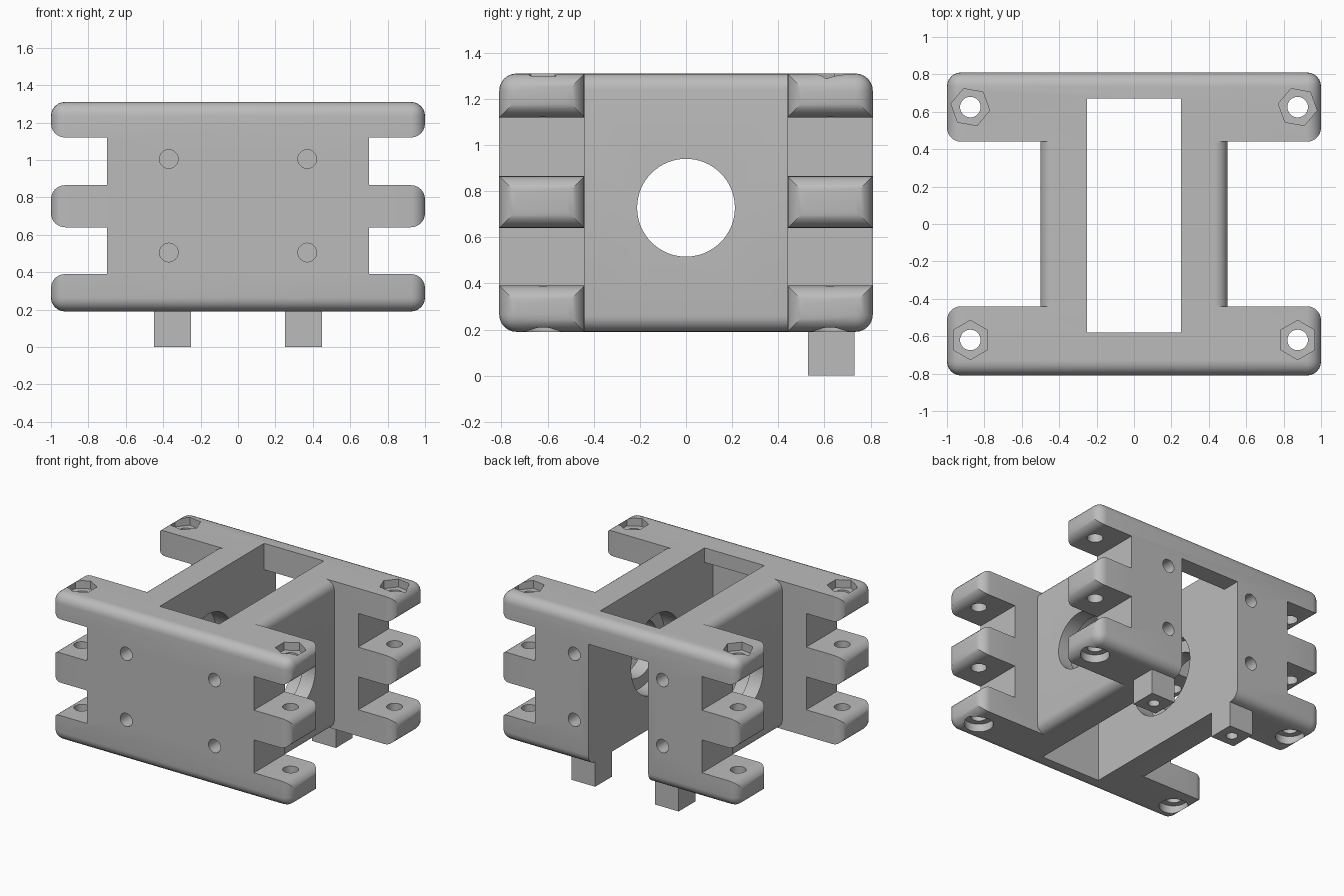
import bpy, bmesh, math
from mathutils import Matrix, Vector

if "Cube" in bpy.data.objects:
    bpy.data.objects.remove(bpy.data.objects["Cube"])

grey = bpy.data.materials.new("plain grey")
grey.diffuse_color = (0.5, 0.5, 0.5, 1)
grey.use_nodes = True
grey.node_tree.nodes["Principled BSDF"].inputs["Base Color"].default_value = grey.diffuse_color
Z0, Z1 = 0.19, 1.31


def to_object(name, bm):
    bmesh.ops.recalc_face_normals(bm, faces=bm.faces)
    mesh = bpy.data.meshes.new(name)
    bm.to_mesh(mesh)
    bm.free()
    ob = bpy.data.objects.new(name, mesh)
    bpy.context.collection.objects.link(ob)
    mesh.materials.append(grey)
    return ob


def bevel_where(bm, rule, radius):
    edges = [e for e in bm.edges if rule(e.verts[0].co, e.verts[1].co)]
    bmesh.ops.bevel(bm, geom=edges, offset=radius, segments=6, profile=0.5, affect='EDGES')


def box_bm(lo, hi):
    bm = bmesh.new()
    lo, hi = Vector(lo), Vector(hi)
    size = hi - lo
    bmesh.ops.create_cube(bm, size=1, matrix=Matrix.Translation((lo + hi) / 2)
                          @ Matrix.Diagonal((*size, 1)))
    return bm


def box(name, lo, hi):
    return to_object(name, box_bm(lo, hi))


def rod(name, centre, radius, length, axis='Z', sides=40, spin=0):
    bm = bmesh.new()
    turn = {'X': Matrix.Rotation(math.pi / 2, 4, 'Y'),
            'Y': Matrix.Rotation(math.pi / 2, 4, 'X'), 'Z': Matrix()}[axis]
    bmesh.ops.create_cone(bm, cap_ends=True, segments=sides, radius1=radius, radius2=radius,
                          depth=length, matrix=Matrix.Translation(centre) @ turn
                          @ Matrix.Rotation(spin, 4, 'Z'))
    return to_object(name, bm)


def combine(ob, tool, operation='DIFFERENCE'):
    mod = ob.modifiers.new("cut", 'BOOLEAN')
    mod.object, mod.operation, mod.solver = tool, operation, 'EXACT'
    bpy.context.view_layer.objects.active = ob
    bpy.ops.object.modifier_apply(modifier=mod.name)
    bpy.data.objects.remove(tool)


def plate(name, side):
    # notched outline with three tabs at each end
    right = [(1, Z0), (1, .39), (.7, .39), (.7, .64), (1, .64), (1, .865),
             (.7, .865), (.7, 1.12), (1, 1.12), (1, Z1)]
    outline = right + [(-x, z) for x, z in reversed(right)]
    bm = bmesh.new()
    face = bm.faces.new([bm.verts.new((x, side * .44, z)) for x, z in outline])
    out = bmesh.ops.extrude_face_region(bm, geom=[face])
    for v in out["geom"]:
        if isinstance(v, bmesh.types.BMVert):
            v.co.y = side * .81
    bmesh.ops.recalc_face_normals(bm, faces=bm.faces)

    def rounded(a, b):
        tab_end = abs(a.x) > .99 and abs(a.x - b.x) < .01
        long_edge = (abs(a.y) > .8 and abs(b.y) > .8 and abs(a.z - b.z) < .01
                     and (a.z < .2 or a.z > 1.3))
        return tab_end or long_edge
    bevel_where(bm, rounded, .075)
    return to_object(name, bm)


# rounded middle block joining the two notched plates
bm = box_bm((-.5, -.5, Z0), (.5, .5, Z1))
bevel_where(bm, lambda a, b: abs(a.x - b.x) + abs(a.z - b.z) < .01, .07)
body = to_object("body", bm)
for side in (-1, 1):
    combine(body, plate("plate", side), 'UNION')

# central bay, open above, below and through the back under a bridge
combine(body, box("bay", (-.25, -.58, 0), (.25, .67, 1.5)))
combine(body, box("bay_recess", (-.25, -.68, 0), (.25, 0, 1.2)))
combine(body, box("back_slot", (-.25, 0, 0), (.25, 1, 1.11)))

# large side opening with wider seats on the inside
combine(body, rod("side_bore", (0, 0, .728), .212, 2, 'X', 64))
combine(body, rod("side_seat", (0, 0, .728), .3, .78, 'X', 64))

# screw holes in the front and back
for side in (-1, 1):
    for x in (-.37, .37):
        for z in (.505, 1.005):
            combine(body, rod("screw_hole", (x, side * .7, z), .05, .5, 'Y', 32))

# tab holes, hexagonal nut pockets above, round pockets below
for x in (-.875, .875):
    for y in (-.62, .625):
        spin = 0 if y < 0 else math.radians(20)
        combine(body, rod("tab_hole", (x, y, .75), .055, 2, sides=32))
        combine(body, rod("nut_pocket", (x, y, Z1), .105, .12, sides=6, spin=spin))
        combine(body, rod("head_pocket", (x, y, Z0), .1, .12))

# two square feet with screw holes
feet = []
for name, x in (("left_foot", -.35), ("right_foot", .35)):
    foot = box(name, (x - .1, .53, 0), (x + .1, .73, Z0 + .002))
    combine(foot, rod("foot_hole", (x, .63, 0), .04, .3, sides=32))
    feet.append(foot)

for ob in [body] + feet:
    bpy.ops.object.select_all(action='DESELECT')
    ob.select_set(True)
    bpy.context.view_layer.objects.active = ob
    bpy.ops.object.shade_smooth_by_angle(angle=math.radians(30))
